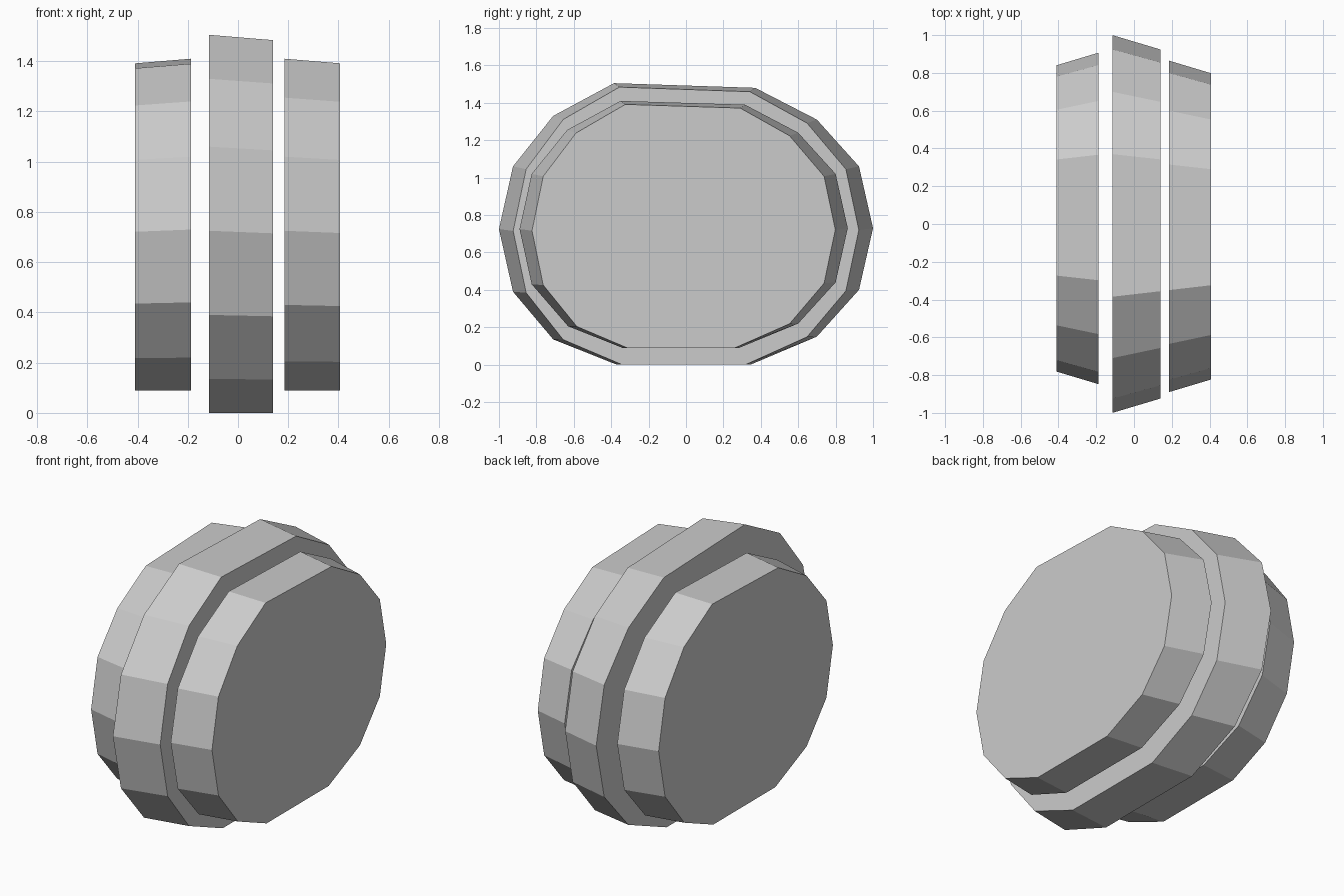
import bpy, bmesh

if "Cube" in bpy.data.objects:
    bpy.data.objects.remove(bpy.data.objects["Cube"])

# Side outlines as (y, z), drawn at the wide end of each disc
CORE = [(-1, .725), (-.925, 1.06), (-.71, 1.33), (-.385, 1.505), (.37, 1.48),
        (.70, 1.31), (.925, 1.06), (1, .73), (.925, .40), (.70, .15),
        (.345, 0), (-.37, 0), (-.71, .135), (-.925, .39)]
CAP = [(-.89, .725), (-.825, 1.02), (-.635, 1.255), (-.35, 1.41), (.315, 1.39),
       (.60, 1.24), (.80, 1.02), (.865, .73), (.80, .44), (.60, .22),
       (.285, .09), (-.34, .09), (-.63, .205), (-.825, .43)]


def tapered_disc(name, outline, x_wide, x_narrow, centre=0.0, turn=False, shift=0.0):
    """Bridge the wide outline to a slightly narrower copy and close both ends."""
    bm = bmesh.new()
    base = min(z for _, z in outline)
    sign = -1 if turn else 1          # half turn about z for the opposite side
    rings = []
    for x, sy, sz in ((x_wide, 1, 1), (x_narrow, .924, .986)):
        rings.append([bm.verts.new((sign * x,
                                    sign * (centre + (y - centre) * sy) + shift,
                                    base + (z - base) * sz))
                      for y, z in outline])
    wide, narrow = rings
    n = len(outline)
    for i in range(n):
        j = (i + 1) % n
        bm.faces.new((wide[i], wide[j], narrow[j], narrow[i]))
    bm.faces.new(wide)
    bm.faces.new(narrow)
    bmesh.ops.recalc_face_normals(bm, faces=bm.faces)
    mesh = bpy.data.meshes.new(name)
    bm.to_mesh(mesh)
    bm.free()
    obj = bpy.data.objects.new(name, mesh)
    bpy.context.collection.objects.link(obj)
    return obj


# Large middle disc
tapered_disc("middle_disc", CORE, -.115, .14)
# Smaller side discs, the left one turned half way round
tapered_disc("right_disc", CAP, .185, .407, centre=-.013)
tapered_disc("left_disc", CAP, .187, .41, centre=-.013, turn=True, shift=.017)
